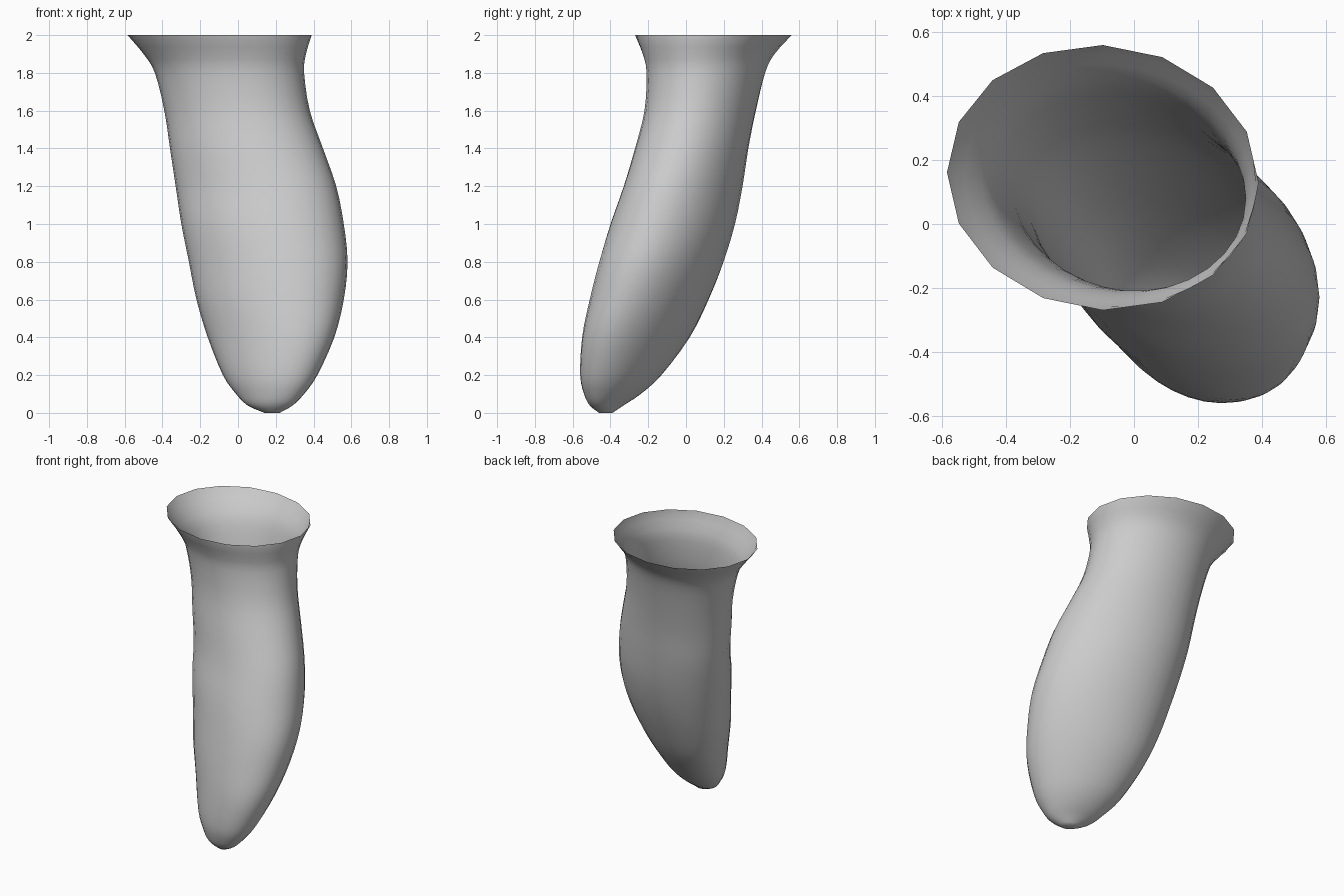
import bpy
import bmesh
from math import sin, cos, asin, tau

default_cube = bpy.data.objects.get("Cube")
if default_cube:
    bpy.data.objects.remove(default_cube, do_unlink=True)

SIDES = 32
STEPS = 3

# Cross-sections from tip to rim: height, x min, x max, y min, y max, skew
SECTIONS = [
    (0.0, 0.14, 0.22, -0.46, -0.39, -0.3),
    (0.04, 0.05, 0.29, -0.51, -0.33, -0.4),
    (0.1, -0.01, 0.35, -0.54, -0.24, -0.4),
    (0.2, -0.08, 0.42, -0.56, -0.13, -0.4),
    (0.4, -0.16, 0.51, -0.55, 0.02, -0.4),
    (0.6, -0.22, 0.56, -0.51, 0.12, -0.34),
    (0.8, -0.26, 0.58, -0.46, 0.2, -0.3),
    (1.0, -0.3, 0.56, -0.4, 0.26, -0.26),
    (1.2, -0.33, 0.52, -0.33, 0.3, -0.26),
    (1.4, -0.36, 0.45, -0.27, 0.33, -0.2),
    (1.6, -0.39, 0.38, -0.22, 0.37, -0.15),
    (1.8, -0.44, 0.35, -0.21, 0.42, -0.1),
    (1.9, -0.5, 0.36, -0.23, 0.47, -0.08),
    (2.0, -0.585, 0.39, -0.27, 0.56, -0.04),
]


def make_material(name, colour):
    mat = bpy.data.materials.new(name)
    mat.use_nodes = True
    mat.diffuse_color = colour
    mat.node_tree.nodes["Principled BSDF"].inputs["Base Color"].default_value = colour
    return mat


def blend(p, q, r, s, t):
    """Smooth curve value between q and r."""
    return q + t / 2 * (r - p + t * (2 * p - 5 * q + 4 * r - s
                                     + t * (3 * (q - r) + s - p)))


def smooth_sections(rows):
    """Add in-between sections along the body."""
    padded = [rows[0]] + rows + [rows[-1]]
    result = []
    for i in range(len(rows) - 1):
        for step in range(STEPS):
            result.append([blend(*values, step / STEPS)
                           for values in zip(*padded[i:i + 4])])
    return result + [rows[-1]]


def ring_points(row):
    """Skewed ellipse that fills the section's bounds."""
    z, x_min, x_max, y_min, y_max, skew = row
    lean = asin(skew)
    points = []
    for i in range(SIDES):
        angle = tau * i / SIDES
        points.append(((x_min + x_max) / 2 + (x_max - x_min) / 2 * cos(angle),
                       (y_min + y_max) / 2 + (y_max - y_min) / 2 * sin(angle + lean),
                       z))
    return points


bm = bmesh.new()
rings = [[bm.verts.new(p) for p in ring_points(row)]
         for row in smooth_sections(SECTIONS)]

# Flared rim has half as many straight edges as the body
rim = rings[-1]
for i in range(1, SIDES, 2):
    rim[i].co = (rim[i - 1].co + rim[(i + 1) % SIDES].co) / 2

# Open sleeve wall and closed tip
for lower, upper in zip(rings, rings[1:]):
    for i in range(SIDES):
        j = (i + 1) % SIDES
        bm.faces.new((lower[i], lower[j], upper[j], upper[i]))
bm.faces.new(reversed(rings[0]))

mesh = bpy.data.meshes.new("flared_pouch")
bm.to_mesh(mesh)
bm.free()
pouch = bpy.data.objects.new("flared_pouch", mesh)
bpy.context.collection.objects.link(pouch)
mesh.materials.append(make_material("plain grey", (0.6, 0.6, 0.6, 1)))

bpy.context.view_layer.objects.active = pouch
pouch.select_set(True)
bpy.ops.object.shade_smooth_by_angle(angle=1.0)
